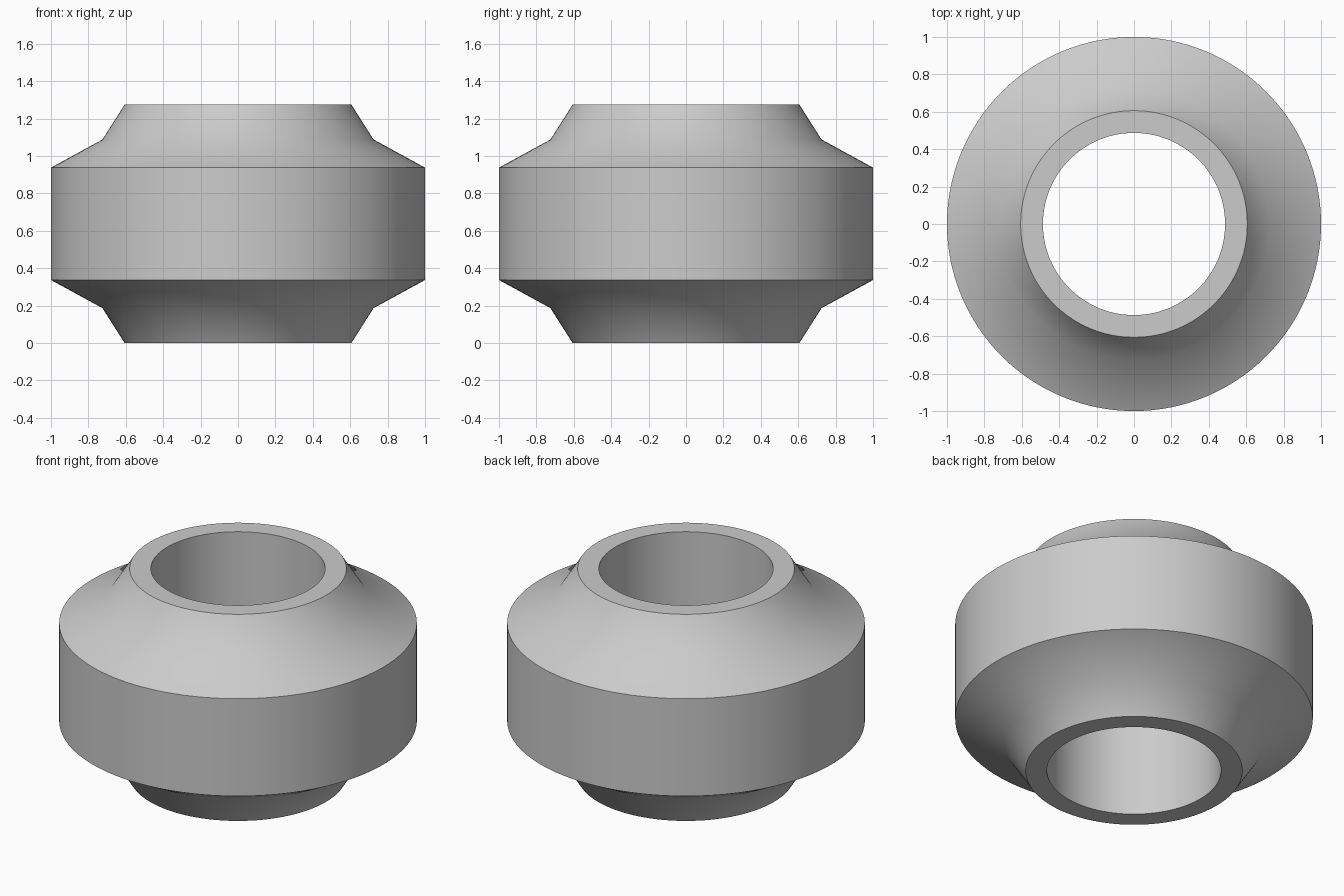
import bpy
import bmesh
from math import radians, tau
from mathutils import Vector

cube = bpy.data.objects.get("Cube")
if cube:
    bpy.data.objects.remove(cube, do_unlink=True)

HEIGHT = 1.275
SEGMENTS = 128

# Plain grey material
grey = bpy.data.materials.new("plain_grey")
grey.use_nodes = True
colour = (0.6, 0.6, 0.6, 1)
grey.diffuse_color = colour
grey.node_tree.nodes["Principled BSDF"].inputs["Base Color"].default_value = colour

# Cross-section: lower half as (radius, height), mirrored for the upper half
lower = [(0.487, 0), (0.606, 0), (0.725, 0.187), (1, 0.337)]
profile = lower + [(r, HEIGHT - z) for r, z in reversed(lower)]

# Revolve the closed cross-section into a hollow flanged ring
bm = bmesh.new()
verts = [bm.verts.new((r, 0, z)) for r, z in profile]
edges = [bm.edges.new((v, verts[(i + 1) % len(verts)])) for i, v in enumerate(verts)]
bmesh.ops.spin(bm, geom=verts + edges, cent=Vector(), axis=Vector((0, 0, 1)),
               angle=tau, steps=SEGMENTS, use_merge=False)
bmesh.ops.remove_doubles(bm, verts=bm.verts[:], dist=0.0005)
bmesh.ops.recalc_face_normals(bm, faces=bm.faces[:])
mesh = bpy.data.meshes.new("hollow_ring")
bm.to_mesh(mesh)
bm.free()
mesh.materials.append(grey)

ring = bpy.data.objects.new("hollow_ring", mesh)
bpy.context.collection.objects.link(ring)

# Smooth walls and soft collar bends, crisp rims
bpy.ops.object.select_all(action="DESELECT")
ring.select_set(True)
bpy.context.view_layer.objects.active = ring
bpy.ops.object.shade_smooth_by_angle(angle=radians(35))
